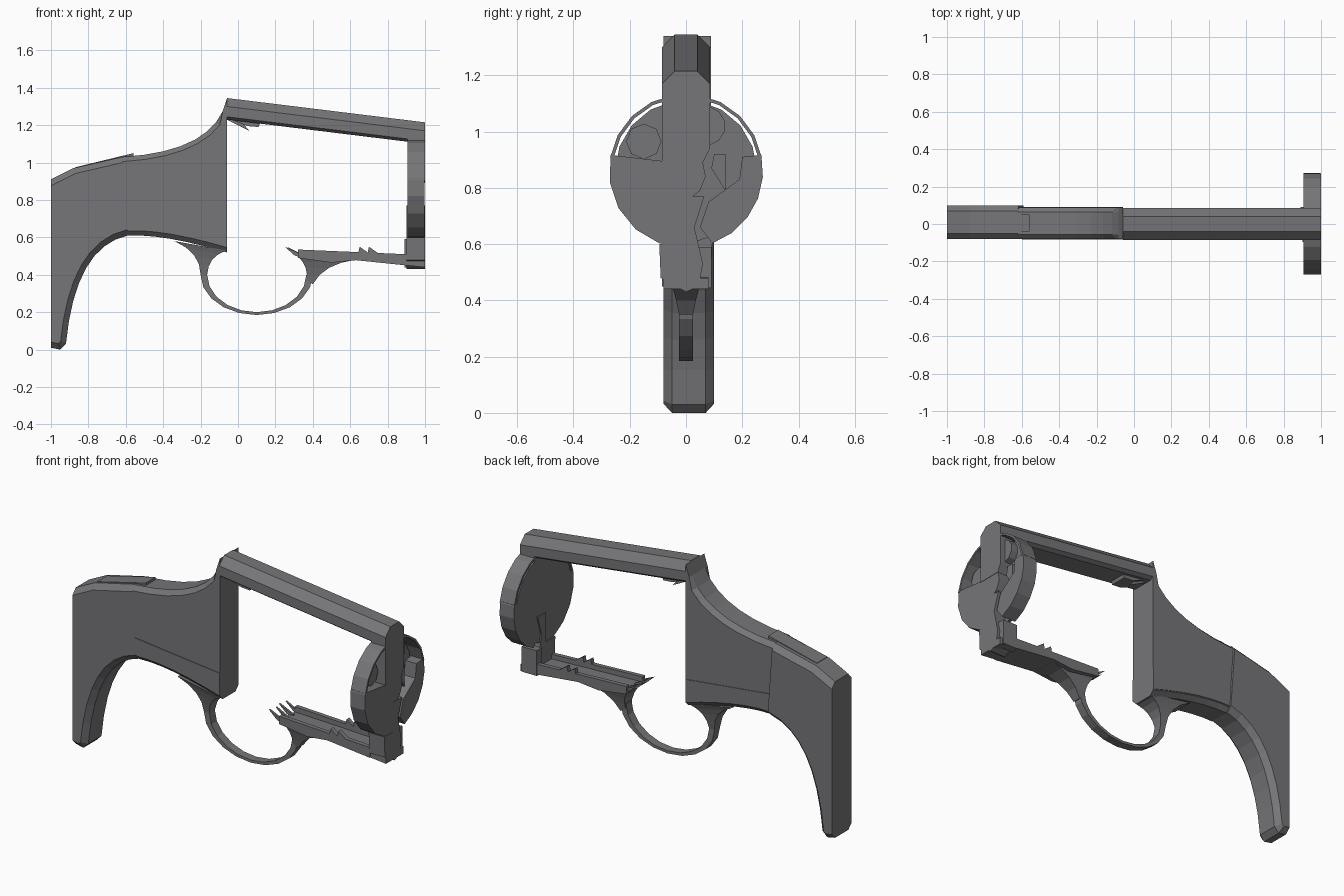
import bpy
import bmesh
from math import cos, sin, radians

default_cube = bpy.data.objects.get("Cube")
if default_cube:
    bpy.data.objects.remove(default_cube, do_unlink=True)

# One flat colour for the whole model
grey = (.18, .18, .19, 1)
steel = bpy.data.materials.new("gunmetal grey")
steel.use_nodes = True
steel.diffuse_color = grey
steel.node_tree.nodes["Principled BSDF"].inputs["Base Color"].default_value = grey


def finish(name, bm):
    """Turn a bmesh into a named object with outward normals."""
    bmesh.ops.recalc_face_normals(bm, faces=bm.faces)
    mesh = bpy.data.meshes.new(name)
    bm.to_mesh(mesh)
    bm.free()
    mesh.materials.append(steel)
    bpy.context.collection.objects.link(bpy.data.objects.new(name, mesh))


def skin(rings):
    """Join a row of equal-length rings of points and cap both ends."""
    bm = bmesh.new()
    rows = [[bm.verts.new(point) for point in ring] for ring in rings]
    for near, far in zip(rows, rows[1:]):
        for i in range(len(near)):
            bm.faces.new((near[i - 1], near[i], far[i], far[i - 1]))
    bm.faces.new(rows[0])
    bm.faces.new(rows[-1])
    bmesh.ops.recalc_face_normals(bm, faces=bm.faces)
    return bm


def side_slab(name, outline, low, high, chamfer=0, keep=None):
    """Extrude an x-z outline across y, chamfering the rim edges that pass keep."""
    bm = skin([[(x, y, z) for x, z in outline] for y in (low, high)])
    if keep:
        rim = []
        for edge in bm.edges:
            start, end = (vert.co for vert in edge.verts)
            if start.y == end.y and keep((start + end) / 2):
                rim.append(edge)
        bmesh.ops.bevel(bm, geom=rim, offset=chamfer, segments=1,
                        affect='EDGES', clamp_overlap=False)
    finish(name, bm)


def end_slab(name, outline, back, front):
    """Extrude a y-z outline along x."""
    finish(name, skin([[(x, y, z) for y, z in outline] for x in (back, front)]))


def bend(start, pull, end, steps=8):
    """Points along a curve from start to end, drawn towards pull."""
    points = []
    for i in range(steps + 1):
        t = i / steps
        s = 1 - t
        points.append(tuple(s * s * a + 2 * s * t * b + t * t * c
                            for a, b, c in zip(start, pull, end)))
    return points


def arc(radius, start, stop, steps, centre=(0, .86)):
    """Points along a circular arc, angles in degrees."""
    points = []
    for i in range(steps + 1):
        angle = radians(start + (stop - start) * i / steps)
        points.append((centre[0] + radius * cos(angle), centre[1] + radius * sin(angle)))
    return points


# Grip: curved front, flat butt end, chamfered everywhere but the butt and joint
joint_low, joint_high = (-.59, .61), (-.62, 1.03)
grip = [(-1, .91), (-1, .01), (-.95, 0)]
grip += bend((-.92, .03), (-.87, .55), joint_low) + [joint_high, (-.88, .97)]
side_slab("grip", grip, -.08, .1, chamfer=.03,
          keep=lambda mid: mid.x > -.99 and (mid.x < -.62 or mid.z < .7))
side_slab("grip_top_plate", [(-.87, .96), (-.56, 1), (-.56, 1.05), (-.87, .975)], -.04, .05)

# Rear frame: sweeps up to meet the top strap
frame_end = -.06
frame_foot = bend(joint_low, (-.4, .62), (frame_end, .52), steps=6)
rear = frame_foot + bend((frame_end, 1.34), (-.12, 1.06), joint_high)
side_slab("rear_frame", rear, -.08, .088, chamfer=.025,
          keep=lambda mid: -.6 < mid.x < -.08)

# Slightly raised lower panel on both sides of the rear frame
panel = [(x, z + .03) for x, z in frame_foot] + [(frame_end, .68), (-.6, .74)]
for face in (-.08, .088):
    side_slab("lower_side_panel", panel, face - .004, face + .004)


# Top strap: shouldered section sloping down to the front
def strap_ring(x, top):
    half = [(.04, top), (.085, top - .045), (.085, top - .1), (.065, top - .115)]
    mirrored = [(-y, z) for y, z in reversed(half)]
    return [(x, y, z) for y, z in half + mirrored]


finish("top_strap", skin([strap_ring(frame_end, 1.345), strap_ring(1, 1.215)]))
side_slab("strap_tab", [(frame_end, 1.24), (.05, 1.195), (.11, 1.19), (.13, 1.24)], -.05, .05)
side_slab("strap_sliver", [(frame_end, 1.23), (.06, 1.17), (0, 1.24)], .03, .035)


# Trigger guard: thin half-oval bow with a flared root at each end
def guard_ring(outer, inner, half_width):
    return [(point[0], side * half_width, point[1])
            for point, side in ((outer, -1), (outer, 1), (inner, 1), (inner, -1))]


bow_top = .4
bow = []
for (x, z), (inner_x, inner_z) in zip(arc(1, 180, 360, 10, (0, 0)), arc(.93, 180, 360, 10, (0, 0))):
    bow.append(guard_ring((.1 + .3 * x, bow_top + .215 * z),
                          (.1 + .285 * inner_x, bow_top + .215 * inner_z), .025))
finish("trigger_guard_bow", skin(bow))


def guard_root(name, outer, inner):
    rings = [guard_ring(out, into, .025 + .01 * i)
             for i, (out, into) in enumerate(zip(outer, inner))]
    finish(name, skin(rings))


guard_root("rear_guard_root",
           bend((-.2, bow_top), (-.2, .52), (-.34, .58), steps=4),
           bend((-.165, bow_top), (-.16, .5), (frame_end, .53), steps=4))
guard_root("front_guard_root",
           bend((.4, bow_top - .05), (.46, .46), (.63, .48), steps=4),
           bend((.365, bow_top - .03), (.38, .44), (.32, .5), steps=4))

# Lower rail: a floor between two walls with broken teeth
rail_start, wall = .32, .025
rail_foot = [(rail_start, .49), (.5, .465), (.63, .478), (.9, .45)]
side_slab("lower_rail_floor", rail_foot + [(1, .44), (1, .48), (rail_start, .505)], -.08, .08)
for y in (-.085, .06):
    side_slab("lower_rail_wall", rail_foot + [(.9, .51), (rail_start, .535)], y, y + wall)
    for x in (.64, .69):
        side_slab("rail_tooth", [(x, .5), (x + .06, .5), (x + .06, .515), (x + .01, .55)],
                  y, y + wall)
for i in range(4):
    y = -.075 + i * .045
    tip = .25 + .012 * (i % 2)
    side_slab("rail_splinter", [(.34, .49), (.34, .51), (tip, .55), (tip + .05, .505)],
              y, y + wall / 2)

# Front plate: round floor, thin upper rim and two solid lower halves
plate_back, plate_front, plate_radius = .907, 1, .274
floor_face = plate_back + .02
end_slab("plate_floor", arc(.252, 0, 340, 17), plate_back, floor_face)
end_slab("upper_rim", arc(plate_radius, 10, 170, 9) + arc(.262, 170, 10, 9),
         plate_back, plate_front)
near_edge = [(0, .75), (.05, .79), (.07, .84), (.06, .89), (.02, .915), (-.08, .895)]
end_slab("near_lower_plate", arc(plate_radius, 168, 270, 5) + near_edge, plate_back, .998)
far_edge = [(.2, .91), (.19, .83), (.08, .75), (.05, .66)]
end_slab("far_lower_plate", arc(plate_radius, 290, 372, 5) + far_edge, plate_back, .998)

# Details inside the plate recess
end_slab("recess_boss", arc(.063, 0, 315, 7, (-.15, .965)), floor_face, .955)
end_slab("recess_web", [(.09, .87), (.14, .79), (.14, .92), (.1, .92)], floor_face, .965)
end_slab("recess_shoulder", arc(.07, -80, 80, 5, (.07, 1.02)), floor_face, .97)

# Front post above and below the plate
end_slab("upper_post", [(-.085, 1.15), (-.085, .89), (.06, .89), (.085, .94), (.085, 1.15)],
         plate_back, plate_front)
end_slab("lower_post", [(-.095, .6), (-.09, .48), (0, .43), (.045, .45), (.06, .53),
                        (.03, .66), (.065, .77), (-.01, .77), (-.01, .6)], .9, plate_front)
end_slab("lower_post_side", [(.05, .44), (.09, .445), (.09, .59), (.04, .59)], .89, .985)
